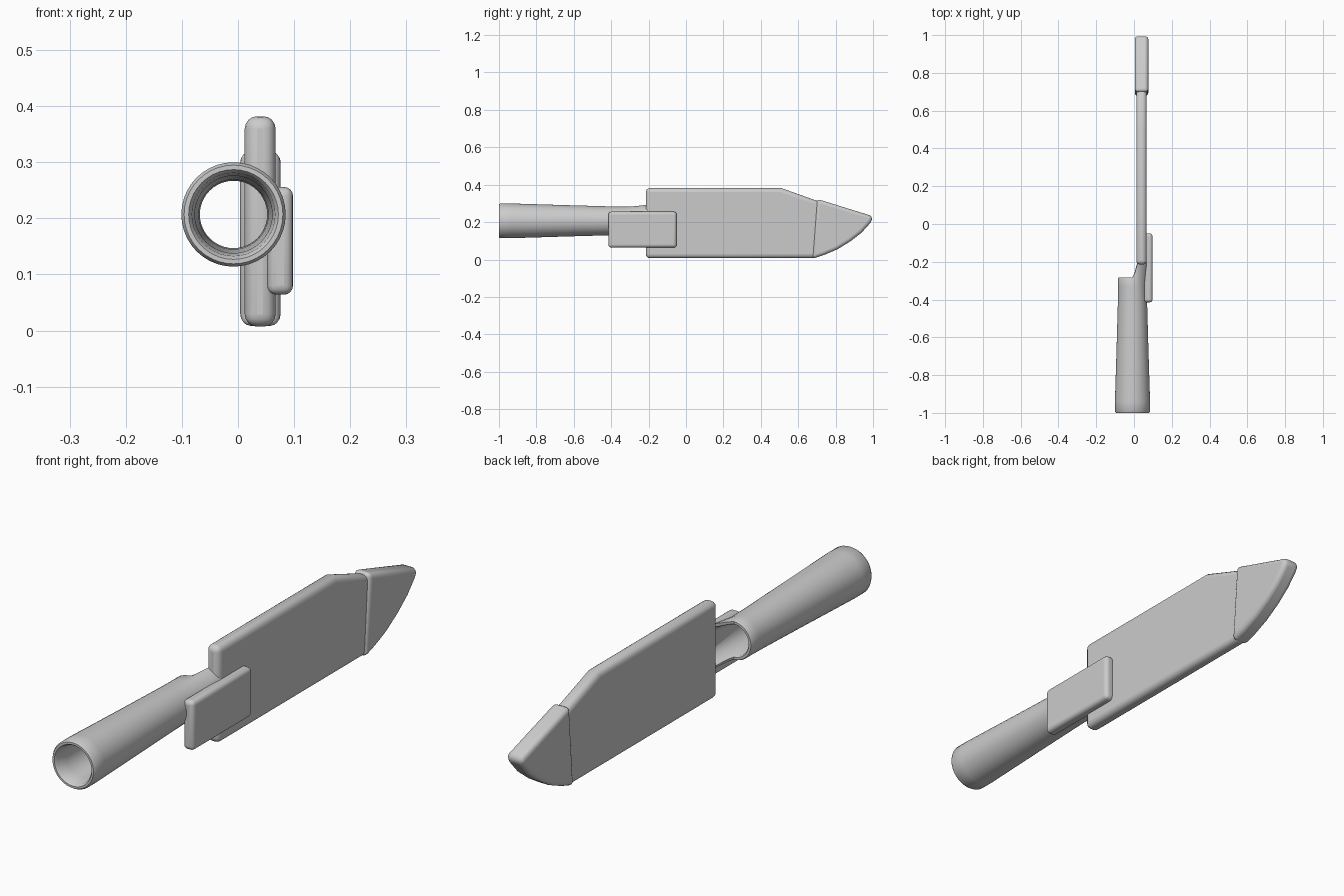
import bpy, bmesh, math

cube = bpy.data.objects.get("Cube")
if cube:
    bpy.data.objects.remove(cube, do_unlink=True)

grey = bpy.data.materials.new("plain grey")
grey.use_nodes = True
grey.diffuse_color = (0.6, 0.6, 0.6, 1)
bsdf = grey.node_tree.nodes["Principled BSDF"]
bsdf.inputs["Base Color"].default_value = (0.6, 0.6, 0.6, 1)
bsdf.inputs["Roughness"].default_value = 0.7


def finish(name, bm, bevel=0.0):
    """Turn a bmesh into a smooth-shaded object with softened edges."""
    bmesh.ops.recalc_face_normals(bm, faces=bm.faces)
    mesh = bpy.data.meshes.new(name)
    bm.to_mesh(mesh)
    bm.free()
    mesh.materials.append(grey)
    ob = bpy.data.objects.new(name, mesh)
    bpy.context.collection.objects.link(ob)
    if bevel:
        mod = ob.modifiers.new("soft edges", "BEVEL")
        mod.width = bevel
        mod.segments = 4
        mod.limit_method = "ANGLE"
        mod.angle_limit = math.radians(35)
    bpy.ops.object.select_all(action="DESELECT")
    ob.select_set(True)
    bpy.context.view_layer.objects.active = ob
    bpy.ops.object.shade_smooth_by_angle(angle=math.radians(40))
    return ob


def plate(name, outline, x0, x1, bevel):
    """Extrude a (y, z) outline from x0 to x1."""
    bm = bmesh.new()
    face = bm.faces.new([bm.verts.new((x0, y, z)) for y, z in outline])
    out = bmesh.ops.extrude_face_region(bm, geom=[face])
    verts = [g for g in out["geom"] if isinstance(g, bmesh.types.BMVert)]
    bmesh.ops.translate(bm, verts=verts, vec=(x1 - x0, 0, 0))
    return finish(name, bm, bevel)


# Main blade slab
plate("blade", [(-0.215, 0.007), (0.70, 0.007), (0.72, 0.307),
                (0.51, 0.382), (-0.215, 0.382)], 0.012, 0.067, 0.022)

# Thicker pointed end of the blade
plate("blade_tip", [(0.675, 0.004), (0.74, 0.025), (0.81, 0.055), (0.88, 0.098),
                    (0.94, 0.145), (0.985, 0.195), (1.0, 0.222), (0.985, 0.236),
                    (0.70, 0.324)], 0.004, 0.076, 0.018)

# Side bracket joining handle and blade
plate("side_bracket", [(-0.415, 0.064), (-0.05, 0.064),
                       (-0.05, 0.256), (-0.415, 0.256)], 0.052, 0.098, 0.016)

# Hollow tapered handle; its blade-side wall runs on as a flared tongue
SIDES = 40
# (y, radius, amount of tongue), along the outside and back along the inside
rings = [(-0.992, 0.093, 0), (-0.94, 0.093, 0), (-0.65, 0.084, 0), (-0.40, 0.077, 0),
         (-0.33, 0.076, 0), (-0.287, 0.076, 0.5), (-0.282, 0.073, 1), (-0.282, 0.064, 1),
         (-0.287, 0.060, 0.5), (-0.40, 0.060, 0), (-0.65, 0.062, 0), (-0.94, 0.069, 0),
         (-0.992, 0.074, 0), (-1.0, 0.080, 0), (-1.0, 0.088, 0)]
bm = bmesh.new()
loops = []
for y, r, tongue in rings:
    loop = []
    for i in range(SIDES):
        a = 2 * math.pi * i / SIDES
        t = min(1, max(0, (math.cos(a) - 0.05) / 0.3))
        ext = tongue * t * t * (3 - 2 * t)
        rr = r * (1 + 0.25 * ext)
        x = -0.008 + rr * math.cos(a)
        if ext > 0:
            x = min(x, 0.070 if r > 0.07 else 0.058)
        loop.append(bm.verts.new((x, y + 0.08 * ext, 0.207 + rr * math.sin(a))))
    loops.append(loop)
for k in range(len(loops)):
    a, b = loops[k], loops[(k + 1) % len(loops)]
    for i in range(SIDES):
        j = (i + 1) % SIDES
        bm.faces.new((a[i], a[j], b[j], b[i]))
finish("hollow_handle", bm)
